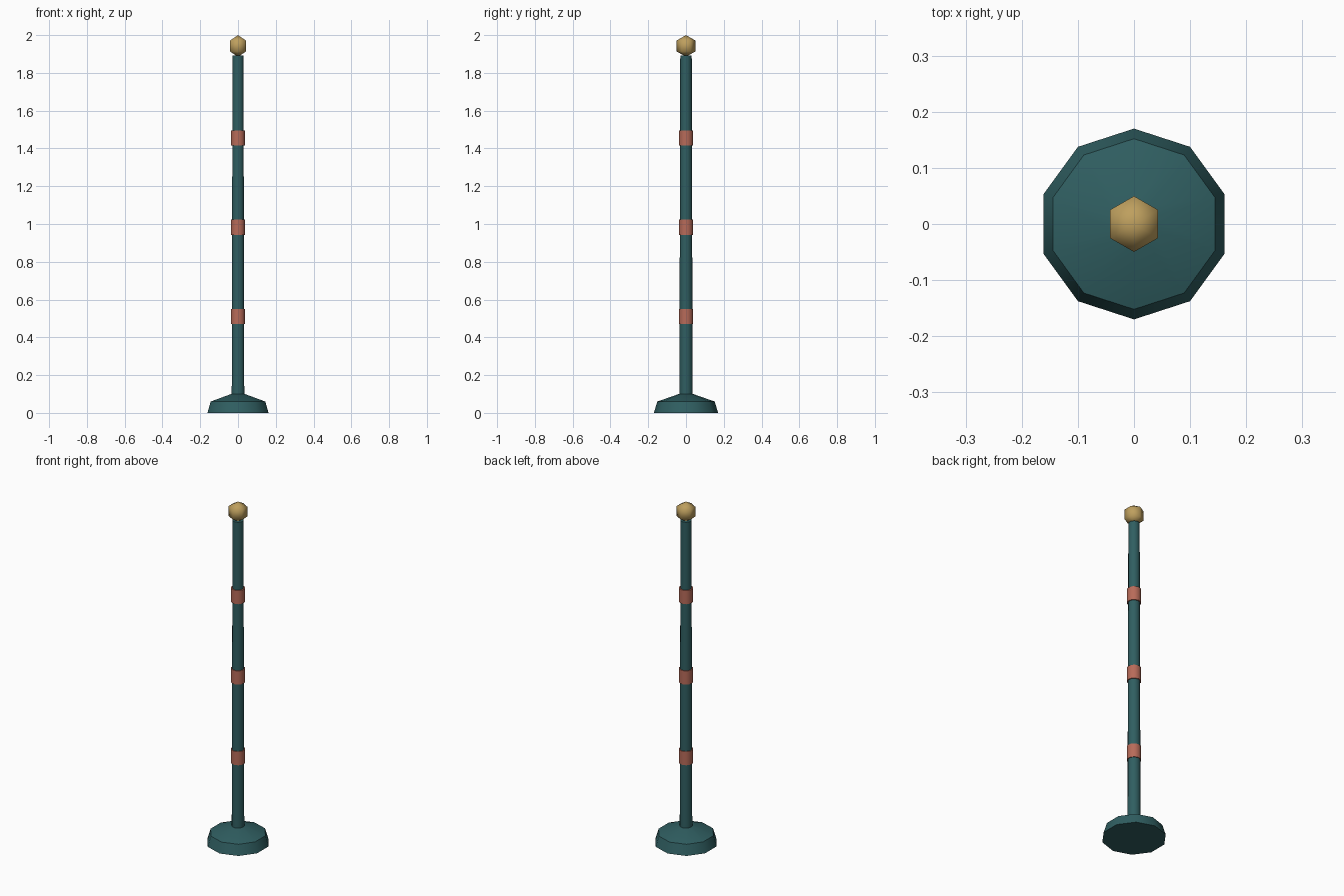
import bpy
import bmesh
import math

if "Cube" in bpy.data.objects:
    bpy.data.objects.remove(bpy.data.objects["Cube"], do_unlink=True)


def make_material(name, rgb):
    mat = bpy.data.materials.new(name)
    mat.use_nodes = True
    mat.diffuse_color = (*rgb, 1)
    mat.node_tree.nodes["Principled BSDF"].inputs["Base Color"].default_value = (*rgb, 1)
    return mat


teal = make_material("dark teal", (0.029, 0.112, 0.119))
terracotta = make_material("terracotta", (0.479, 0.147, 0.100))
gold = make_material("old gold", (0.515, 0.348, 0.112))


def lathe(name, profile, sides, mat, smooth_angle):
    """Turn a (radius, height) profile around z, with corners on the y axis."""
    bm = bmesh.new()
    rings = []
    for radius, z in profile:
        if radius == 0:
            rings.append([bm.verts.new((0, 0, z))] * sides)
            continue
        angles = [math.pi / 2 + math.tau * i / sides for i in range(sides)]
        rings.append([bm.verts.new((radius * math.cos(a), radius * math.sin(a), z))
                      for a in angles])
    for low, high in zip(rings, rings[1:]):
        for i in range(sides):
            j = (i + 1) % sides
            corners = dict.fromkeys((low[i], low[j], high[j], high[i]))
            bm.faces.new(list(corners))
    # Flat caps on open ends
    if profile[0][0] > 0:
        bm.faces.new(rings[0][::-1])
    if profile[-1][0] > 0:
        bm.faces.new(rings[-1])
    bmesh.ops.recalc_face_normals(bm, faces=bm.faces[:])
    mesh = bpy.data.meshes.new(name)
    bm.to_mesh(mesh)
    bm.free()
    mesh.materials.append(mat)
    obj = bpy.data.objects.new(name, mesh)
    bpy.context.collection.objects.link(obj)
    bpy.ops.object.select_all(action="DESELECT")
    obj.select_set(True)
    bpy.context.view_layer.objects.active = obj
    bpy.ops.object.shade_smooth_by_angle(angle=math.radians(smooth_angle))
    return obj


# Weighted foot: sloped rim, then a shallow cone up to the pole
lathe("base", [(0.17, 0), (0.152, 0.06), (0.038, 0.1)], 10, teal, 40)

# Slightly tapered pole
lathe("pole", [(0.035, 0.06), (0.0304, 1.892)], 10, teal, 40)

# Three evenly spaced bands
for label, z in (("lower", 0.51), ("middle", 0.983), ("upper", 1.455)):
    lathe(label + "_band", [(0.038, z - 0.04), (0.038, z + 0.04)], 10, terracotta, 40)

# Faceted ball on top
ball_radius = 0.0575
ball = [(ball_radius * math.sin(math.pi * k / 3) if 0 < k < 3 else 0,
         2 - ball_radius - ball_radius * math.cos(math.pi * k / 3)) for k in range(4)]
lathe("finial", ball, 6, gold, 90)
